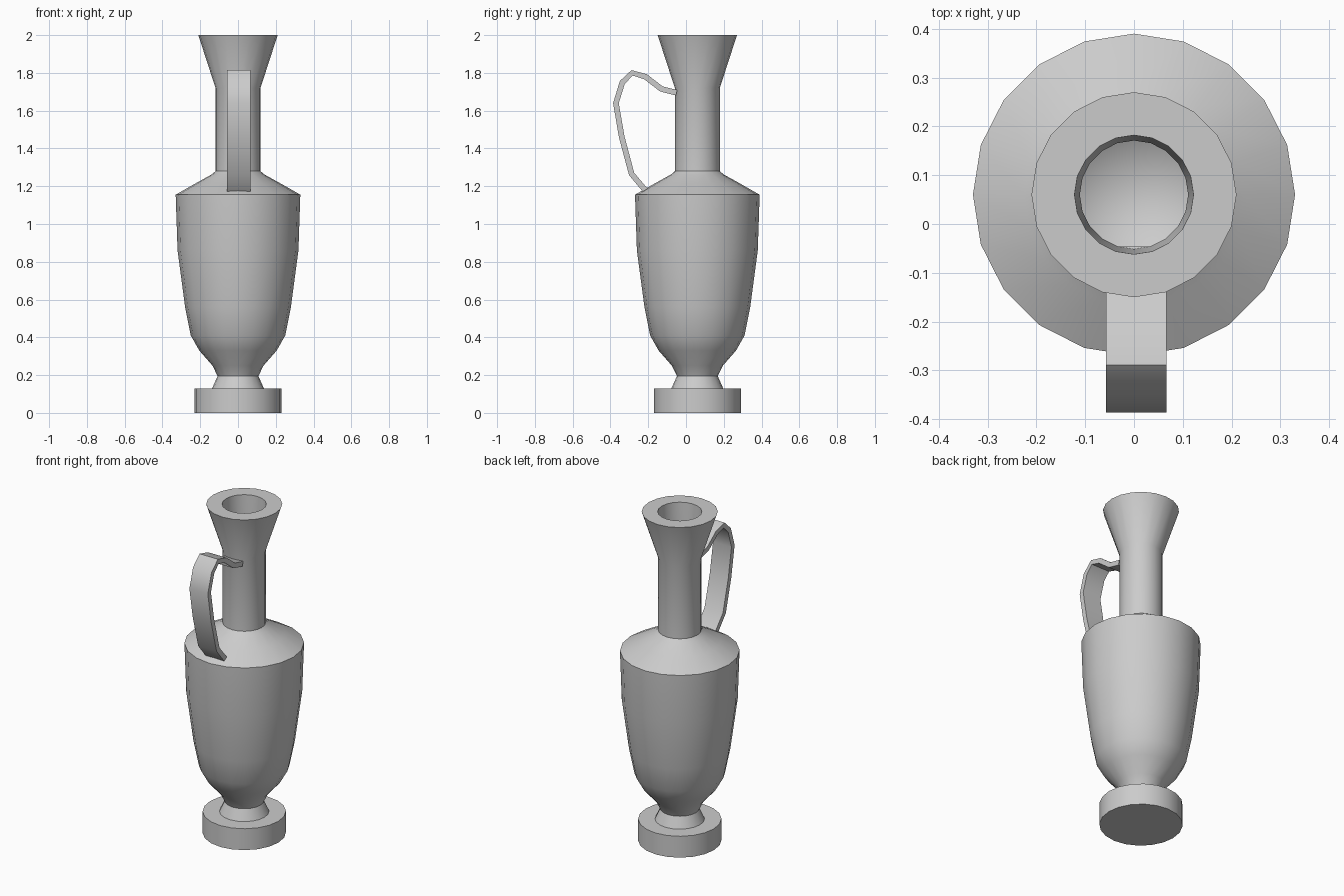
import bpy, bmesh, math
from mathutils import Vector

if "Cube" in bpy.data.objects:
    bpy.data.objects.remove(bpy.data.objects["Cube"])

CY = 0.06      # vessel axis offset in y
SIDES = 20


def finish(name, bm, angle):
    bmesh.ops.recalc_face_normals(bm, faces=bm.faces)
    mesh = bpy.data.meshes.new(name)
    bm.to_mesh(mesh)
    bm.free()
    obj = bpy.data.objects.new(name, mesh)
    bpy.context.collection.objects.link(obj)
    bpy.ops.object.select_all(action='DESELECT')
    obj.select_set(True)
    bpy.context.view_layer.objects.active = obj
    bpy.ops.object.shade_smooth_by_angle(angle=math.radians(angle))
    return obj


def bridge(bm, a, b):
    n = len(a)
    for i in range(n):
        j = (i + 1) % n
        bm.faces.new((a[i], a[j], b[j], b[i]))


def lathe(name, profile):
    bm = bmesh.new()
    rings = []
    for r, z in profile:
        rings.append([bm.verts.new((r * math.cos(2 * math.pi * i / SIDES),
                                    CY + r * math.sin(2 * math.pi * i / SIDES), z))
                      for i in range(SIDES)])
    for a, b in zip(rings, rings[1:]):
        bridge(bm, a, b)
    bm.faces.new(rings[0])
    bm.faces.new(rings[-1])
    return finish(name, bm, 40)


# Vessel: foot, stem, body, shoulder, neck, flared mouth, then the hollow inside
lathe("vessel", [
    (0.23, 0), (0.23, 0.13), (0.137, 0.13), (0.108, 0.195), (0.135, 0.25),
    (0.205, 0.33), (0.25, 0.41), (0.28, 0.56), (0.32, 0.86), (0.33, 1.155),
    (0.225, 1.215), (0.14, 1.262), (0.119, 1.28), (0.119, 1.72), (0.21, 2.0),
    (0.122, 2.0), (0.111, 1.72), (0.111, 1.27), (0.22, 1.195), (0.315, 1.14),
    (0.305, 0.86), (0.265, 0.56), (0.235, 0.42), (0.19, 0.345), (0.12, 0.28),
    (0.04, 0.25)])


# Strap handle swept along a path in the y-z plane
path = [Vector((0, y, z)) for y, z in [
    (-0.05, 1.695), (-0.13, 1.715), (-0.215, 1.78), (-0.285, 1.80),
    (-0.337, 1.75), (-0.371, 1.64), (-0.34, 1.46), (-0.288, 1.265), (-0.21, 1.172)]]
bm = bmesh.new()
rings = []
for i, p in enumerate(path):
    t = (path[min(i + 1, len(path) - 1)] - path[max(i - 1, 0)]).normalized()
    n = Vector((0, -t.z, t.y)) * 0.015
    rings.append([bm.verts.new(p + n * s + Vector((x, 0, 0)))
                  for x, s in ((-0.057, -1), (0.067, -1), (0.067, 1), (-0.057, 1))])
for a, b in zip(rings, rings[1:]):
    bridge(bm, a, b)
bm.faces.new(rings[0])
bm.faces.new(rings[-1])
finish("handle", bm, 45)
